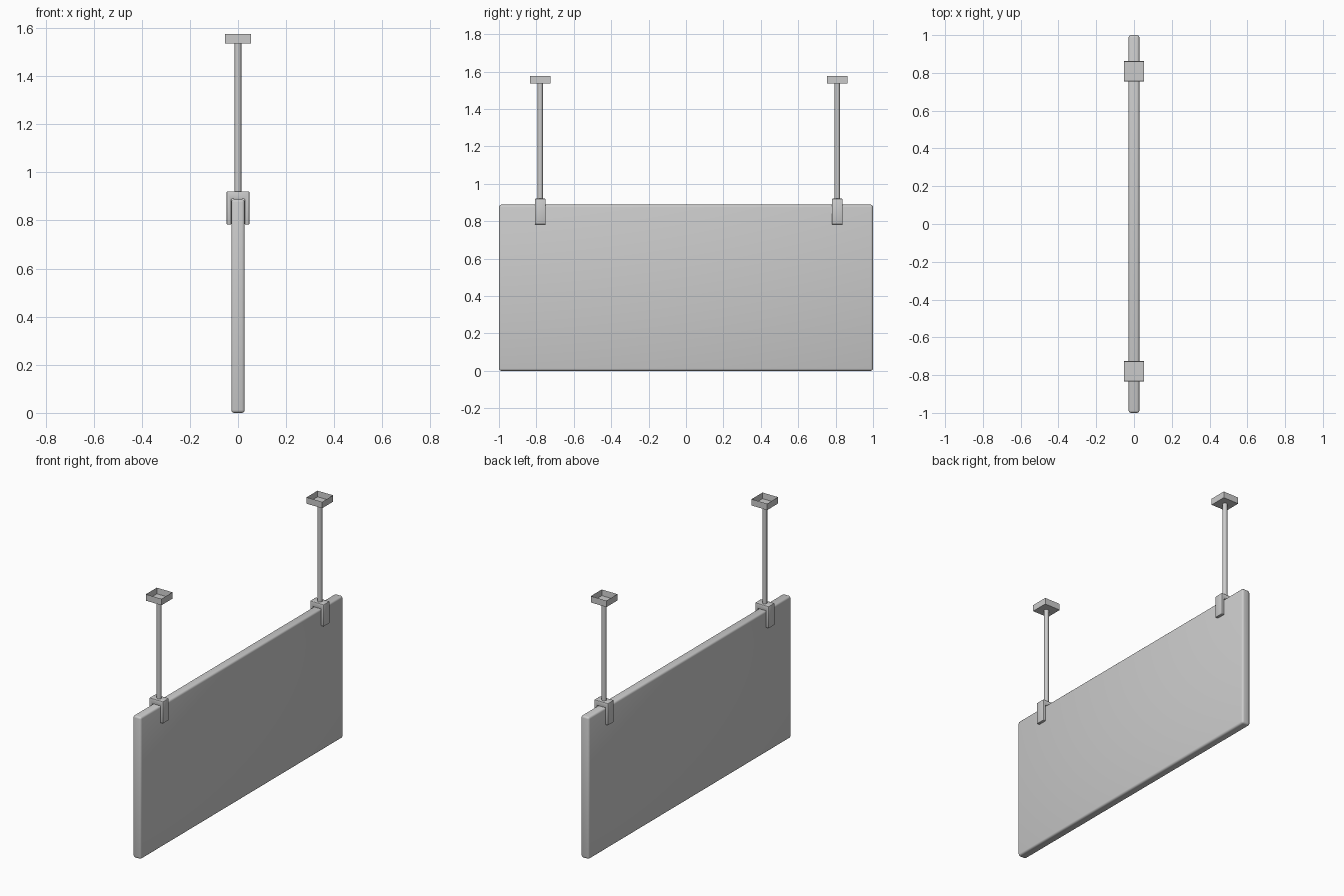
import bpy, bmesh
from mathutils import Vector

if "Cube" in bpy.data.objects:
    bpy.data.objects.remove(bpy.data.objects["Cube"])


def finish(name, bm, bevel=0, segments=2):
    mesh = bpy.data.meshes.new(name)
    bmesh.ops.recalc_face_normals(bm, faces=bm.faces)
    bm.to_mesh(mesh)
    bm.free()
    ob = bpy.data.objects.new(name, mesh)
    bpy.context.collection.objects.link(ob)
    if bevel:
        mod = ob.modifiers.new("soft_edges", 'BEVEL')
        mod.width, mod.segments = bevel, segments
        for p in mesh.polygons:
            p.use_smooth = True
    return ob


def box(name, lo, hi, bevel=0, segments=2):
    lo, hi = Vector(lo), Vector(hi)
    bm = bmesh.new()
    bmesh.ops.create_cube(bm, size=1)
    for v in bm.verts:
        v.co = (lo + hi) / 2 + v.co * (hi - lo)
    return finish(name, bm, bevel, segments)


def prism(name, profile, y0, y1, bevel=0):
    # Closed x/z profile extruded along y
    bm = bmesh.new()
    face = bm.faces.new([bm.verts.new((x, y0, z)) for x, z in profile])
    ext = bmesh.ops.extrude_face_region(bm, geom=[face])
    bmesh.ops.translate(bm, vec=(0, y1 - y0, 0),
                        verts=[g for g in ext['geom'] if isinstance(g, bmesh.types.BMVert)])
    return finish(name, bm, bevel)


def tray(name, y, half, z0, z1, wall):
    # Open-topped square box
    bm = bmesh.new()
    bmesh.ops.create_cube(bm, size=1)
    for v in bm.verts:
        v.co = (v.co.x * 2 * half, y + v.co.y * 2 * half, z0 if v.co.z < 0 else z1)
    bm.normal_update()
    top = [f for f in bm.faces if f.normal.z > 0.9]
    bmesh.ops.inset_region(bm, faces=top, thickness=wall)
    bmesh.ops.translate(bm, vec=(0, 0, z0 + wall - z1), verts=top[0].verts)
    return finish(name, bm)


# Hanging panel with softened edges
box("panel", (-0.028, -1, 0), (0.028, 1, 0.888), 0.012, 3)

# Two hangers: saddle clamp, rod and ceiling cup
saddle = [(-0.047, 0.783), (-0.028, 0.783), (-0.028, 0.888), (0.028, 0.888),
          (0.028, 0.783), (0.047, 0.783), (0.047, 0.92), (-0.047, 0.92)]
for side, y in (("near", -0.779), ("far", 0.809)):
    prism(f"clamp_{side}", saddle, y - 0.029, y + 0.029, 0.003)
    bm = bmesh.new()
    bmesh.ops.create_cone(bm, cap_ends=True, segments=16, radius1=0.014,
                          radius2=0.014, depth=0.64)
    bmesh.ops.translate(bm, vec=(0, y, 1.22), verts=bm.verts)
    rod = finish(f"rod_{side}", bm)
    for p in rod.data.polygons:
        p.use_smooth = len(p.vertices) == 4
    tray(f"ceiling_cup_{side}", y, 0.054, 1.535, 1.575, 0.003)
